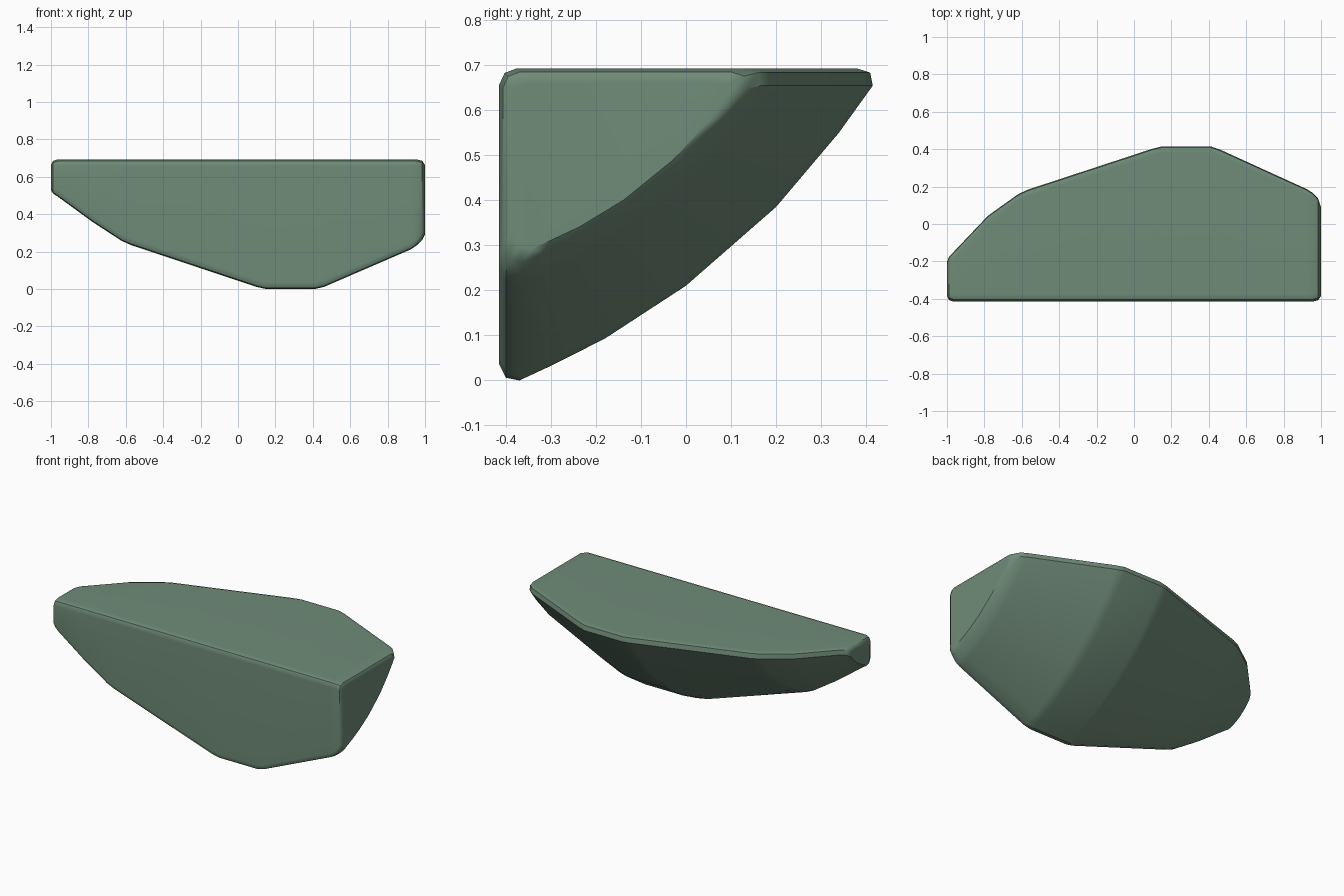
import bpy, bmesh

if "Cube" in bpy.data.objects:
    bpy.data.objects.remove(bpy.data.objects["Cube"])

Y0, ZT = -0.415, 0.693   # front face and top face meet along this corner

# Stations along x: position, width back from the front, depth below the top, corner inset
stations = [
    (-1.0, 0.215, 0.165, 0.03), (-0.988, 0.24, 0.183, 0.008), (-0.965, 0.265, 0.198, 0),
    (-0.78, 0.46, 0.333, 0), (-0.62, 0.574, 0.437, 0), (-0.57, 0.598, 0.459, 0),
    (0.10, 0.818, 0.682, 0), (0.15, 0.83, 0.693, 0), (0.41, 0.83, 0.693, 0),
    (0.46, 0.813, 0.682, 0), (0.925, 0.601, 0.481, 0), (0.955, 0.582, 0.46, 0),
    (0.985, 0.55, 0.43, 0.008), (1.0, 0.505, 0.40, 0.03),
]

# Curved underside as (back, down) fractions, from the bottom front to the top back
curve = [(0, 1), (0.09, 0.95), (0.242, 0.858), (0.471, 0.679),
         (0.726, 0.412), (0.904, 0.16), (1, 0)]


def section(w, d, inset):
    """Quarter-round outline with small bevels at its three corners."""
    pts = [(0, 0.036), (0.012, 0.010), (0.038, 0)]
    pts += [(w - 0.035, 0), (w - 0.006, 0.009)]
    pts += [(0.045 + a * (w - 0.045), 0.038 + b * (d - 0.038)) for a, b in reversed(curve)]
    pts += [(0.015, d - 0.006), (0, d - 0.036)]
    return [(Y0 + inset + a * (1 - inset / w), ZT - inset - b * (1 - inset / d))
            for a, b in pts]


# Loft the sections into one closed body
bm = bmesh.new()
rings = [[bm.verts.new((x, y, z)) for y, z in section(w, d, i)]
         for x, w, d, i in stations]
n = len(rings[0])
for r, s in zip(rings, rings[1:]):
    for k in range(n):
        m = (k + 1) % n
        bm.faces.new((r[k], r[m], s[m], s[k]))
bm.faces.new(rings[0])
bm.faces.new(rings[-1])
bmesh.ops.recalc_face_normals(bm, faces=bm.faces)
mesh = bpy.data.meshes.new("hull_body")
bm.to_mesh(mesh)
bm.free()

body = bpy.data.objects.new("hull_body", mesh)
bpy.context.collection.objects.link(body)

# Soft green surface, smooth bevels with flat-looking large faces
mat = bpy.data.materials.new("muted_green")
mat.diffuse_color = (0.16, 0.26, 0.19, 1)
mat.use_nodes = True
mat.node_tree.nodes["Principled BSDF"].inputs["Base Color"].default_value = mat.diffuse_color
mesh.materials.append(mat)
bpy.context.view_layer.objects.active = body
body.select_set(True)
bpy.ops.object.shade_smooth_by_angle(angle=0.61)
weighted = body.modifiers.new("weighted_normals", 'WEIGHTED_NORMAL')
weighted.keep_sharp = True
